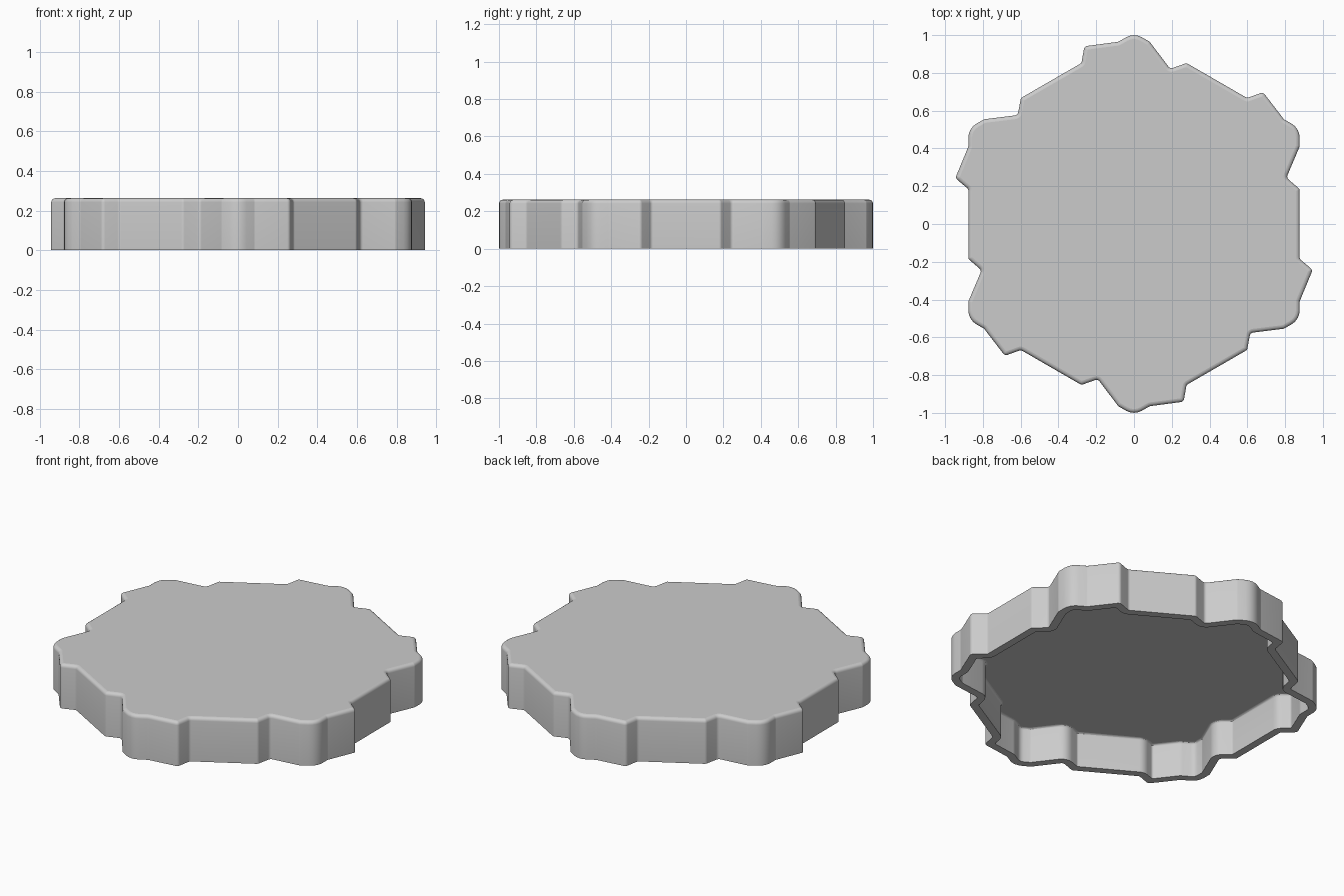
import bpy, bmesh
from math import pi, sin, cos, tan, sqrt
from mathutils import Vector, Matrix

if "Cube" in bpy.data.objects:
    bpy.data.objects.remove(bpy.data.objects["Cube"])

HEIGHT, WALL, PLATE, BEVEL = 0.262, 0.045, 0.052, 0.02
FLAT = 0.877
SEGS = 5

# One side of the six-fold outline: (x, y, corner radius)
SIDE = [
    (FLAT, -0.41, 0.02), (0.946, -0.243, 0.02), (FLAT, -0.185, 0.02),
    (FLAT, 0.185, 0.02), (0.807, 0.245, 0.02), (FLAT, 0.41, 0.02),
    (FLAT, FLAT / sqrt(3), 0.085),
]
CORNERS = [(Matrix.Rotation(k * pi / 3, 2) @ Vector((x, y)), r)
           for k in range(6) for x, y, r in SIDE]


def outline(inset):
    """Outline moved inward by inset, with every corner rounded."""
    pts = []
    n = len(CORNERS)
    for i, (p, radius) in enumerate(CORNERS):
        d0 = (p - CORNERS[i - 1][0]).normalized()
        d1 = (CORNERS[(i + 1) % n][0] - p).normalized()
        # positive turn for outward (convex) corners
        turn = d0.angle(d1)
        if d0.x * d1.y - d0.y * d1.x < 0:
            turn = -turn
        half = abs(turn) / 2
        n0, n1 = Vector((-d0.y, d0.x)), Vector((-d1.y, d1.x))
        corner = p + (n0 + n1).normalized() * inset / cos(half)
        smallest = 0.015 if inset > BEVEL else 0.004
        r = max(radius - inset, smallest) if turn > 0 else radius + inset
        start = corner - d0 * r * tan(half)
        centre = corner + (d1 - d0).normalized() * r / cos(half)
        for s in range(SEGS):
            rot = Matrix.Rotation(turn * s / (SEGS - 1), 2)
            pts.append(centre + rot @ (start - centre))
    return pts


# Rings from the inside ceiling, down, round the rim and up over the bevel
rings = []
fillet = 0.012
for s in range(4):
    a = s * pi / 6
    rings.append((WALL + fillet * (1 - sin(a)),
                  HEIGHT - PLATE - fillet * (1 - cos(a))))
rings += [(WALL, 0), (0, 0)]
for s in range(5):
    a = s * pi / 8
    rings.append((BEVEL * (1 - cos(a)), HEIGHT - BEVEL + BEVEL * sin(a)))

# Hollow tray with a closed top
bm = bmesh.new()
loops = [[bm.verts.new((p.x, p.y, z)) for p in outline(inset)]
         for inset, z in rings]
for lower, upper in zip(loops, loops[1:]):
    for i in range(len(lower)):
        j = (i + 1) % len(lower)
        bm.faces.new((lower[i], lower[j], upper[j], upper[i]))
caps = [bm.faces.new(loops[-1]), bm.faces.new(list(reversed(loops[0])))]
bmesh.ops.recalc_face_normals(bm, faces=bm.faces)

mesh = bpy.data.meshes.new("hex_lid")
bm.faces.index_update()
flat = [f.index for f in caps]
bm.to_mesh(mesh)
bm.free()
lid = bpy.data.objects.new("hex_lid", mesh)
bpy.context.collection.objects.link(lid)
bpy.context.view_layer.objects.active = lid
lid.select_set(True)
bpy.ops.object.shade_smooth_by_angle(angle=pi / 6)
# Keep the two large caps perfectly flat
for i in flat:
    mesh.polygons[i].use_smooth = False
